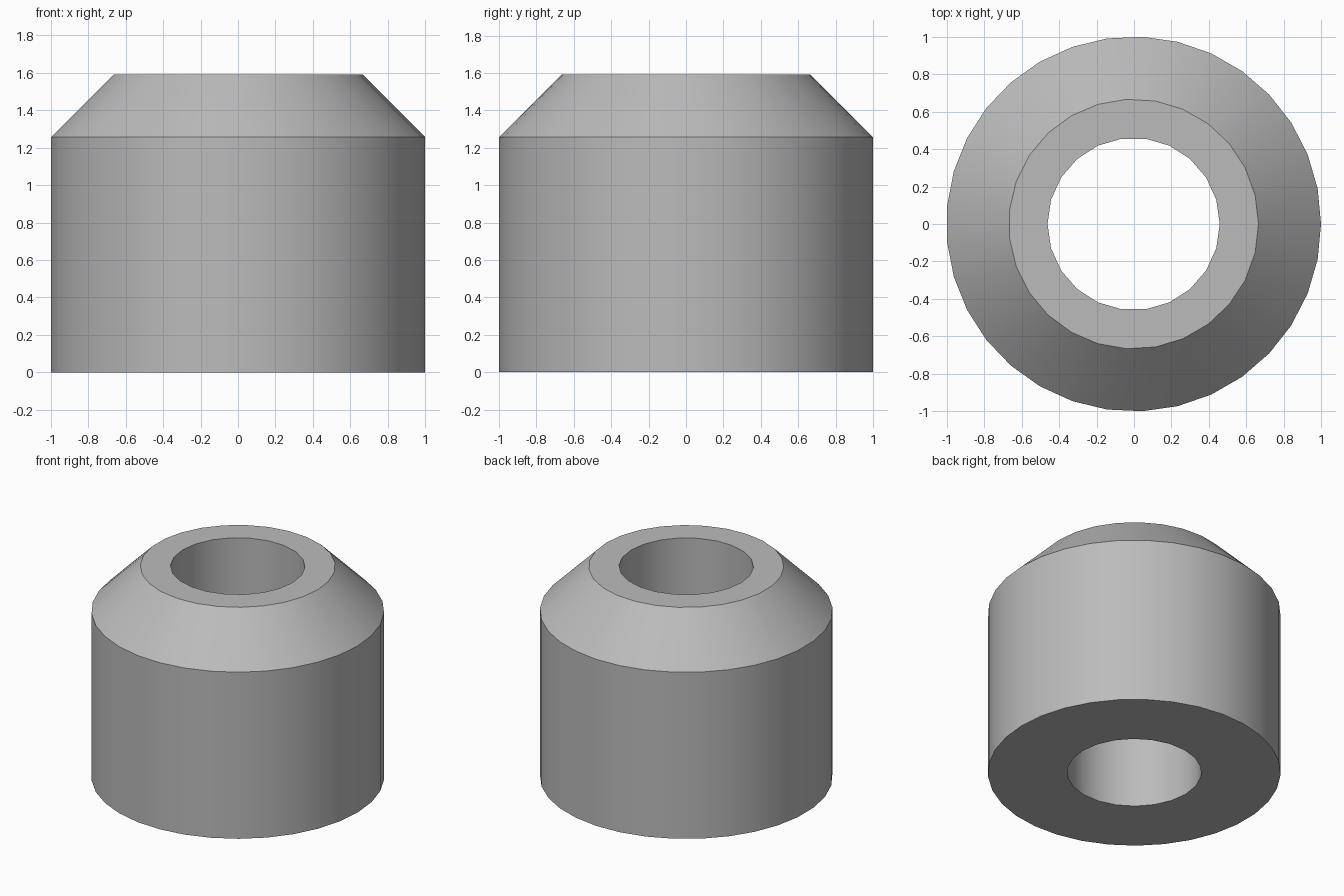
import bpy
import bmesh
from math import cos, sin, pi, radians

cube = bpy.data.objects.get("Cube")
if cube:
    bpy.data.objects.remove(cube, do_unlink=True)

OUTER, NECK, BORE = 1.001, 0.667, 0.46    # radii
SHOULDER, TOP = 1.257, 1.591              # heights
AXIS_X = -0.002                           # centres the odd-sided outline

steel = bpy.data.materials.new("plain grey")
steel.use_nodes = True
grey = (0.5, 0.5, 0.5, 1)
steel.diffuse_color = grey
steel.node_tree.nodes["Principled BSDF"].inputs["Base Color"].default_value = grey

bm = bmesh.new()


def ring(radius, z, sides):
    """Circle of vertices, starting on +x."""
    return [bm.verts.new((AXIS_X + radius * cos(2 * pi * i / sides),
                          radius * sin(2 * pi * i / sides), z))
            for i in range(sides)]


def skin(a, b):
    """Join two rings, which may have different numbers of sides."""
    i = j = 0
    while i < len(a) or j < len(b):
        step = (i + 1) * len(b) - (j + 1) * len(a)
        a0, b0 = a[i % len(a)], b[j % len(b)]
        a1, b1 = a[(i + 1) % len(a)], b[(j + 1) % len(b)]
        if step == 0:
            bm.faces.new((a0, a1, b1, b0))
            i, j = i + 1, j + 1
        elif step < 0:
            bm.faces.new((a0, a1, b0))
            i += 1
        else:
            bm.faces.new((a0, b1, b0))
            j += 1


# Section loop: bottom edge, shoulder, neck, and the bore back down
loops = [ring(OUTER, 0, 33), ring(OUTER, SHOULDER, 33), ring(NECK, TOP, 27),
         ring(BORE, TOP, 22), ring(BORE, 0, 22)]
for k, loop in enumerate(loops):
    skin(loop, loops[(k + 1) % len(loops)])
bmesh.ops.recalc_face_normals(bm, faces=bm.faces)

mesh = bpy.data.meshes.new("chamfered_bushing")
bm.to_mesh(mesh)
bm.free()
mesh.materials.append(steel)
bushing = bpy.data.objects.new("chamfered_bushing", mesh)
bpy.context.collection.objects.link(bushing)

# Smooth walls with crisp rims
bpy.ops.object.select_all(action='DESELECT')
bushing.select_set(True)
bpy.context.view_layer.objects.active = bushing
bpy.ops.object.shade_smooth_by_angle(angle=radians(30))
